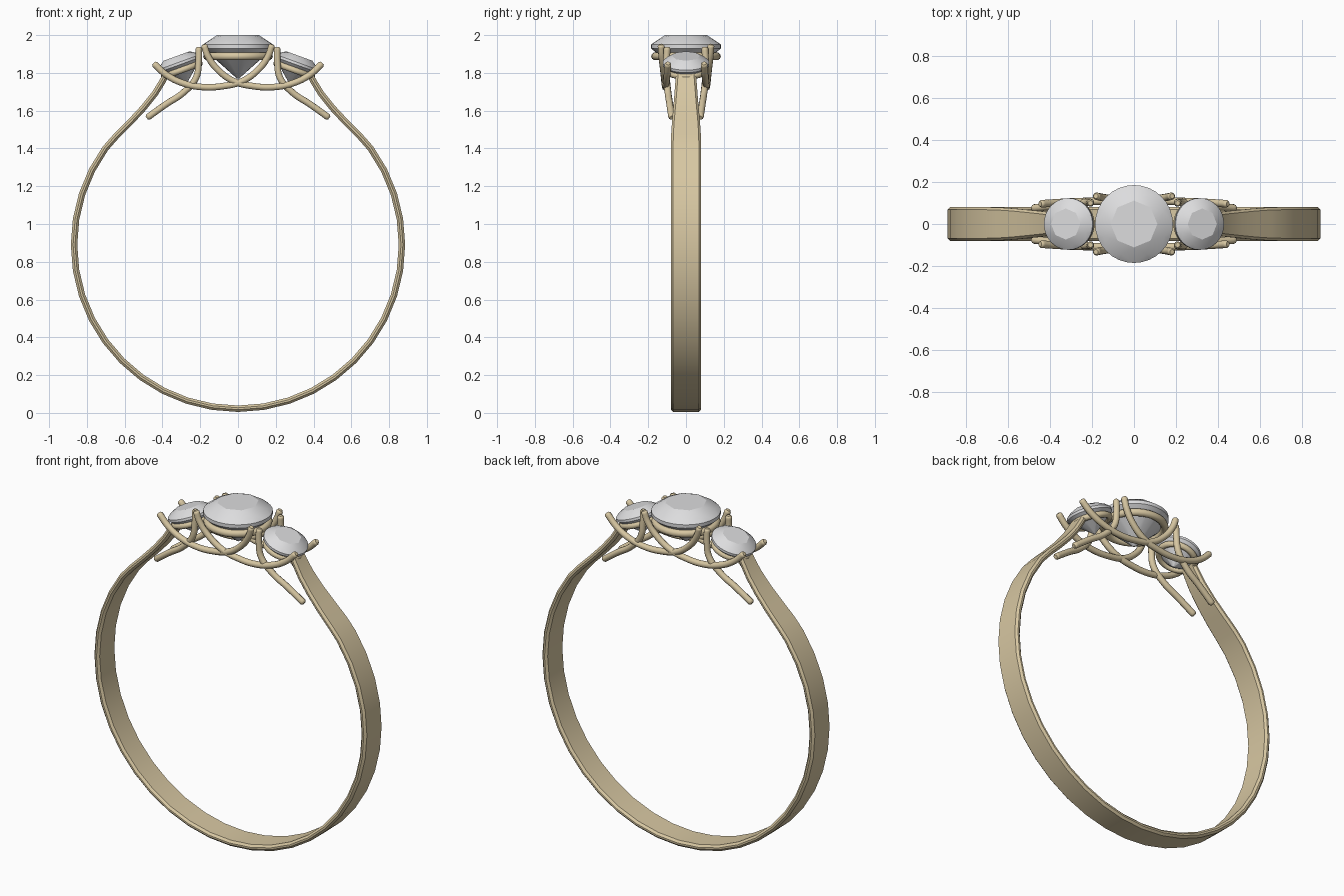
import bpy, bmesh, math
from mathutils import Vector, Matrix

cube = bpy.data.objects.get("Cube")
if cube:
    bpy.data.objects.remove(cube, do_unlink=True)


def material(name, rgb):
    m = bpy.data.materials.new(name)
    m.use_nodes = True
    m.diffuse_color = (*rgb, 1)
    m.node_tree.nodes["Principled BSDF"].inputs["Base Color"].default_value = (*rgb, 1)
    return m


GOLD = material("pale gold", (0.68, 0.57, 0.36))
GEM = material("clear gem", (0.72, 0.72, 0.73))


def add_mesh(name, mesh, mat, smooth=None):
    ob = bpy.data.objects.new(name, mesh)
    bpy.context.collection.objects.link(ob)
    mesh.materials.clear()
    mesh.materials.append(mat)
    if smooth:
        bpy.ops.object.select_all(action="DESELECT")
        ob.select_set(True)
        bpy.context.view_layer.objects.active = ob
        bpy.ops.object.shade_smooth_by_angle(angle=math.radians(smooth))
    return ob


def from_bmesh(name, bm, mat, smooth=None):
    bmesh.ops.recalc_face_normals(bm, faces=bm.faces)
    mesh = bpy.data.meshes.new(name)
    bm.to_mesh(mesh)
    bm.free()
    return add_mesh(name, mesh, mat, smooth)


# Band: chamfered strip lofted along a circle whose shoulders sweep up to the stones
def band():
    radius, centre = 0.868, 0.89
    half = []
    for i in range(0, 15):
        a = math.radians(126) * i / 14
        half.append((radius * math.sin(a), centre - radius * math.cos(a), 0.08))
    half += [(0.645, 1.465, 0.079), (0.57, 1.54, 0.074), (0.5, 1.615, 0.067),
             (0.44, 1.69, 0.061), (0.4, 1.755, 0.056), (0.375, 1.8, 0.054)]
    path = [(-x, z, w) for x, z, w in reversed(half[1:])] + half
    bm = bmesh.new()
    loops = []
    for i, (x, z, w) in enumerate(path):
        a, b = path[max(i - 1, 0)], path[min(i + 1, len(path) - 1)]
        t = Vector((b[0] - a[0], b[1] - a[1])).normalized()
        out = Vector((t.y, 0, -t.x))
        h, c = 0.017, 0.012
        section = [(-w, -h + c), (-w, h - c), (-w + c, h), (w - c, h),
                   (w, h - c), (w, -h + c), (w - c, -h), (-w + c, -h)]
        loops.append([bm.verts.new(Vector((x, y, z)) + out * d) for y, d in section])
    for p, q in zip(loops, loops[1:]):
        for k in range(8):
            n = (k + 1) % 8
            bm.faces.new((p[k], p[n], q[n], q[k]))
    bm.faces.new(loops[0])
    bm.faces.new(loops[-1])
    from_bmesh("band", bm, GOLD, 30)


# Round-tipped wire through a few points
def wire(name, points, radius=0.018):
    cu = bpy.data.curves.new(name, "CURVE")
    cu.dimensions = "3D"
    cu.bevel_depth = radius
    cu.bevel_resolution = 3
    cu.resolution_u = 6
    cu.use_fill_caps = True
    first, last = Vector(points[0]), Vector(points[-1])
    tip_a = first + (first - Vector(points[1])).normalized() * radius * 0.5
    tip_b = last + (last - Vector(points[-2])).normalized() * radius * 0.5
    pts = [tip_a, *points, tip_b]
    sp = cu.splines.new("BEZIER")
    sp.bezier_points.add(len(pts) - 1)
    for i, (bp, co) in enumerate(zip(sp.bezier_points, pts)):
        bp.co = co
        bp.handle_left_type = bp.handle_right_type = "AUTO"
        bp.radius = 0.65 if i in (0, len(pts) - 1) else 1
    tmp = bpy.data.objects.new(name + "_path", cu)
    bpy.context.collection.objects.link(tmp)
    deps = bpy.context.evaluated_depsgraph_get()
    mesh = bpy.data.meshes.new_from_object(tmp.evaluated_get(deps))
    bpy.data.objects.remove(tmp, do_unlink=True)
    add_mesh(name, mesh, GOLD, 50)


# Faceted stone: hull of table, crown, girdle and pavilion rings
def stone(name, r, crown, girdle, depth, place):
    bm = bmesh.new()
    rings = [(0.6, crown, 8, 0), (0.84, crown * 0.6, 8, 0.5),
             (1, girdle / 2, 32, 0), (1, -girdle / 2, 32, 0),
             (0.5, -depth * 0.56, 8, 0.5), (0.03, -depth, 8, 0)]
    for rad, z, n, turn in rings:
        for k in range(n):
            a = math.tau * (k + turn) / n
            bm.verts.new((r * rad * math.cos(a), r * rad * math.sin(a), z))
    bmesh.ops.convex_hull(bm, input=bm.verts)
    bmesh.ops.transform(bm, matrix=place, verts=bm.verts)
    from_bmesh(name, bm, GEM, 15)


# Seat ring beneath a stone
def seat(name, major, minor, place):
    bm = bmesh.new()
    n, m = 32, 10
    v = [[bm.verts.new(place @ Vector((
        (major + minor * math.cos(math.tau * j / m)) * math.cos(math.tau * i / n),
        (major + minor * math.cos(math.tau * j / m)) * math.sin(math.tau * i / n),
        minor * math.sin(math.tau * j / m)))) for j in range(m)] for i in range(n)]
    for i in range(n):
        for j in range(m):
            i2, j2 = (i + 1) % n, (j + 1) % m
            bm.faces.new((v[i][j], v[i2][j], v[i2][j2], v[i][j2]))
    from_bmesh(name, bm, GOLD, 60)


band()

# Centre setting
stone("centre_stone", 0.185, 0.06, 0.02, 0.17, Matrix.Translation((0, 0, 1.94)))
seat("centre_seat", 0.163, 0.021, Matrix.Translation((0, 0, 1.888)))

# Side settings and the crossing wires, mirrored left/right and front/back
for side, s in (("left", 1), ("right", -1)):
    tilt = Matrix.Rotation(math.radians(20) * s, 4, "Y")
    place = Matrix.Translation((0.31 * s, 0, 1.85)) @ tilt
    stone(side + "_stone", 0.123, 0.042, 0.014, 0.11, place)
    seat(side + "_seat", 0.1, 0.017, place @ Matrix.Translation((0, 0, -0.037)))
    for end, f in (("front", -1), ("back", 1)):
        swoop = [(0.44, 0.096, 1.845), (0.38, 0.1, 1.79), (0.29, 0.105, 1.745),
                 (0.19, 0.108, 1.725), (0.08, 0.11, 1.73), (-0.02, 0.113, 1.755),
                 (-0.11, 0.12, 1.82), (-0.16, 0.128, 1.89), (-0.178, 0.132, 1.942)]
        strut = [(0.207, 0.1, 1.928), (0.208, 0.103, 1.86), (0.222, 0.103, 1.775),
                 (0.29, 0.095, 1.695), (0.38, 0.086, 1.635), (0.475, 0.076, 1.567)]
        for kind, pts in (("crossing_wire", swoop), ("strut", strut)):
            wire(f"{end}_{side}_{kind}", [(x * s, y * f, z) for x, y, z in pts])
